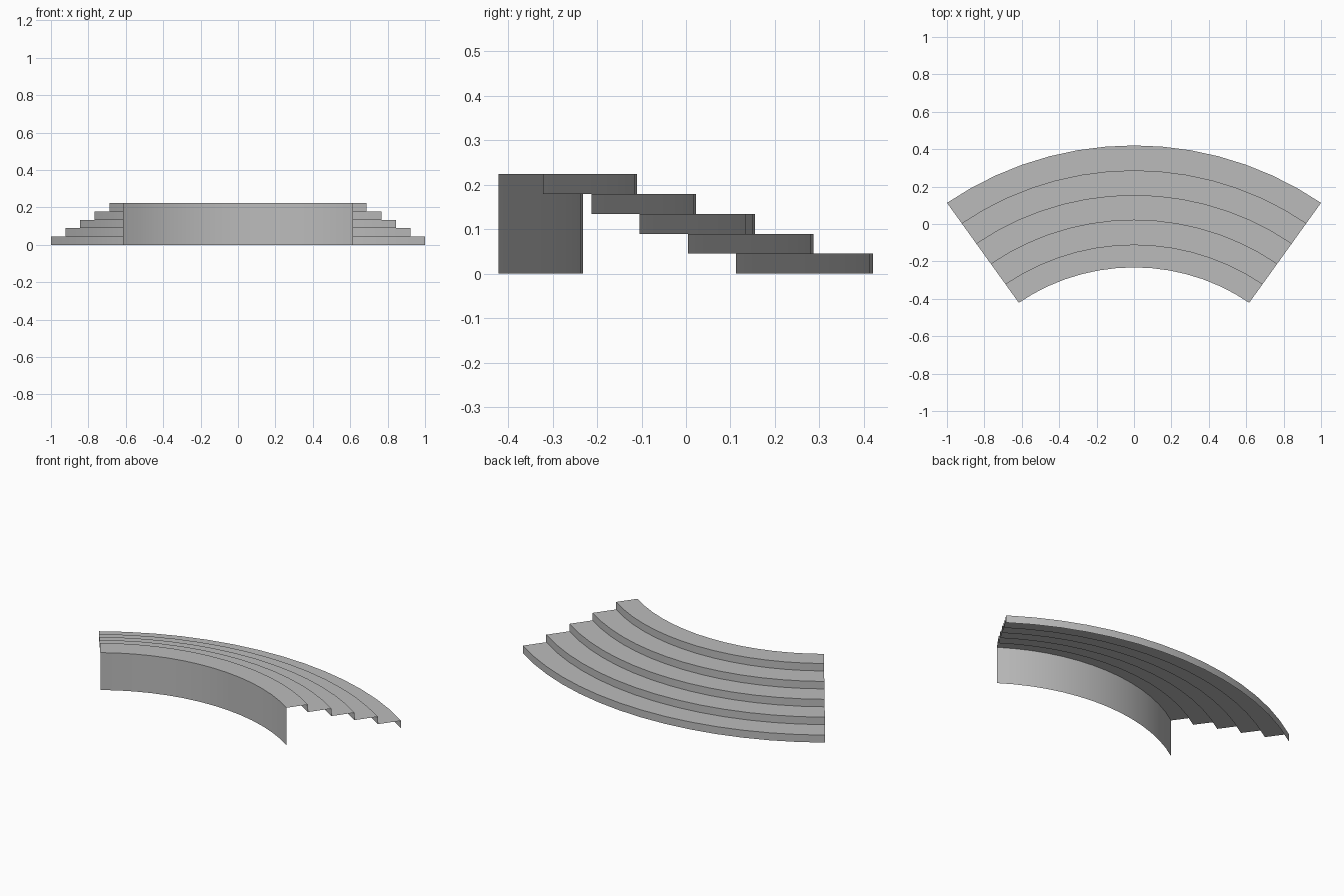
import bpy
import bmesh
import math

cube = bpy.data.objects.get("Cube")
if cube:
    bpy.data.objects.remove(cube, do_unlink=True)

# One grey material
stone = bpy.data.materials.new("plain grey")
stone.use_nodes = True
grey = (0.5, 0.5, 0.5, 1.0)
stone.diffuse_color = grey
stone.node_tree.nodes["Principled BSDF"].inputs["Base Color"].default_value = grey

# Layout of the curved flight of steps
CENTRE_Y = -1.278
HALF_ANGLE = math.radians(35)
WIDEN = 1.0265          # slight stretch along x
SEGMENTS = 14
STEPS = 5
RISE = 0.2235 / STEPS
RADII = [1.046, 1.168, 1.301, 1.433, 1.565, 1.698]


def arc_strip(name, start, end):
    """Sweep a line between two (radius, height) points round the arc."""
    bm = bmesh.new()
    rows = []
    for i in range(SEGMENTS + 1):
        a = HALF_ANGLE * (2 * i / SEGMENTS - 1)
        rows.append([bm.verts.new((WIDEN * r * math.sin(a),
                                   CENTRE_Y + r * math.cos(a), z))
                     for r, z in (start, end)])
    for (a0, a1), (b0, b1) in zip(rows, rows[1:]):
        bm.faces.new((a0, b0, b1, a1))
    mesh = bpy.data.meshes.new(name)
    bm.to_mesh(mesh)
    bm.free()
    mesh.materials.append(stone)
    obj = bpy.data.objects.new(name, mesh)
    bpy.context.collection.objects.link(obj)
    bpy.ops.object.select_all(action='DESELECT')
    obj.select_set(True)
    bpy.context.view_layer.objects.active = obj
    bpy.ops.object.shade_smooth_by_angle(angle=math.radians(30))
    return obj


# Tall wall on the inner curve
arc_strip("inner_wall", (RADII[0], 0), (RADII[0], STEPS * RISE))

# Treads and risers going down towards the back
for i in range(STEPS):
    top = (STEPS - i) * RISE
    inner, outer = RADII[i], RADII[i + 1]
    arc_strip(f"tread_{i + 1}", (inner, top), (outer, top))
    arc_strip(f"riser_{i + 1}", (outer, top), (outer, top - RISE))
